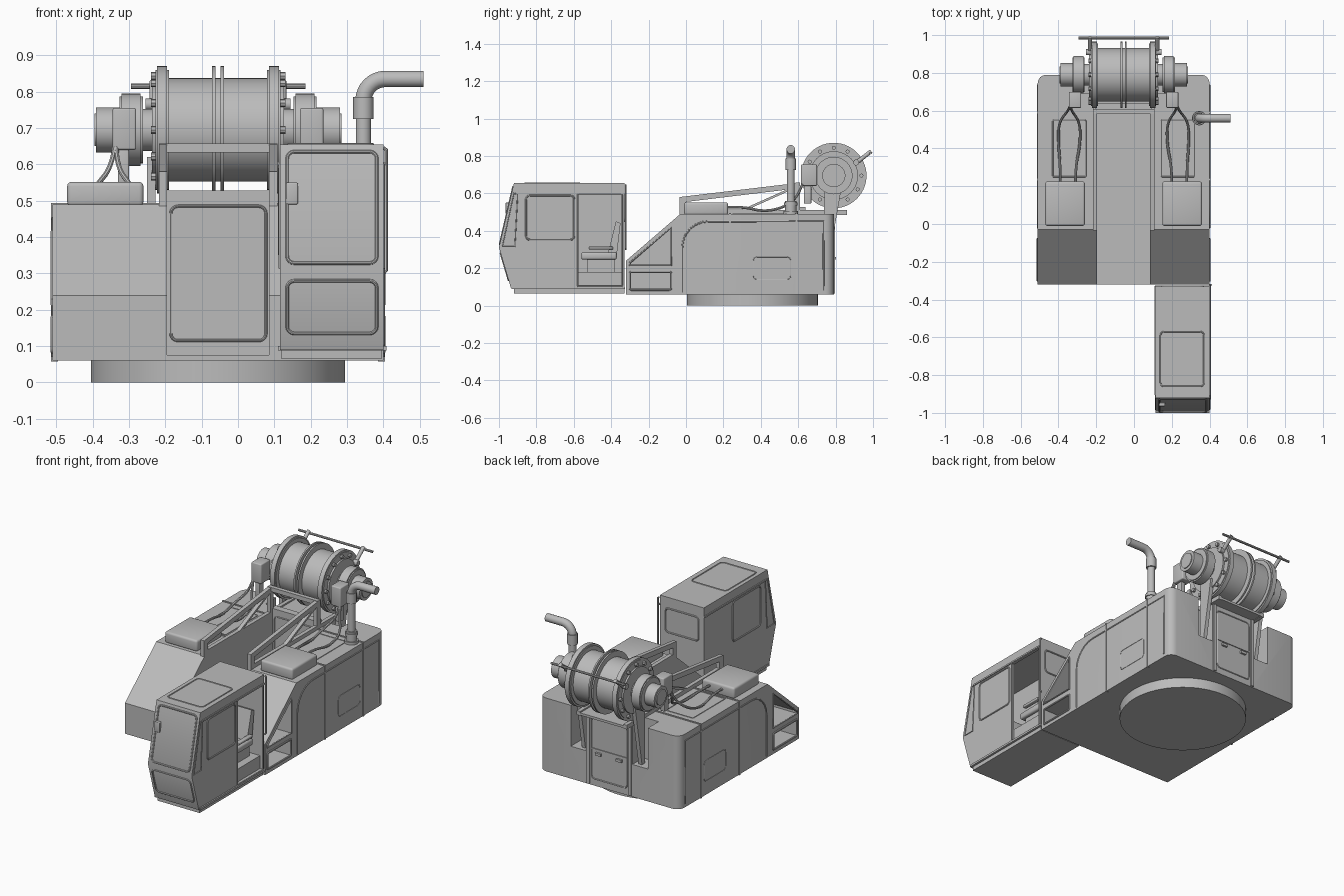
import bpy, bmesh, math
from mathutils import Vector

cube = bpy.data.objects.get("Cube")
if cube:
    bpy.data.objects.remove(cube, do_unlink=True)

grey = bpy.data.materials.new("machine grey")
grey.use_nodes = True
grey.diffuse_color = (0.5, 0.5, 0.5, 1)
grey.node_tree.nodes["Principled BSDF"].inputs["Base Color"].default_value = (0.5, 0.5, 0.5, 1)

C = -0.055            # centre line of the body
parts = []


def link(name, data):
    ob = bpy.data.objects.new(name, data)
    bpy.context.scene.collection.objects.link(ob)
    data.materials.clear()
    data.materials.append(grey)
    parts.append(ob)
    return ob


def from_bm(name, bm):
    bmesh.ops.recalc_face_normals(bm, faces=bm.faces)
    me = bpy.data.meshes.new(name)
    bm.to_mesh(me)
    bm.free()
    return link(name, me)


def box(name, x, y, z, bevel=0.0):
    bm = bmesh.new()
    bmesh.ops.create_cube(bm, size=1)
    for v in bm.verts:
        v.co = [(min(r) + max(r)) / 2 + c * abs(r[1] - r[0]) for r, c in zip((x, y, z), v.co)]
    if bevel:
        bmesh.ops.bevel(bm, geom=bm.edges[:], offset=bevel, segments=3, affect='EDGES', profile=0.5)
    return from_bm(name, bm)


def prism(name, yz, x0, x1, round_edge=None):
    """Side profile extruded across x; round_edge picks edges to round."""
    bm = bmesh.new()
    face = bm.faces.new([bm.verts.new((x0, y, z)) for y, z in yz])
    new = bmesh.ops.extrude_face_region(bm, geom=[face])["geom"]
    bmesh.ops.translate(bm, vec=(x1 - x0, 0, 0), verts=[g for g in new if isinstance(g, bmesh.types.BMVert)])
    if round_edge:
        edges = [e for e in bm.edges if all(round_edge(v.co) for v in e.verts)]
        bmesh.ops.bevel(bm, geom=edges, offset=0.045, segments=4, affect='EDGES', profile=0.5)
    return from_bm(name, bm)


def cyl(name, p, q, r, r2=None, sides=40, caps=True):
    p, q = Vector(p), Vector(q)
    bm = bmesh.new()
    bmesh.ops.create_cone(bm, cap_ends=caps, segments=sides, radius1=r,
                          radius2=r if r2 is None else r2, depth=(q - p).length)
    rot = (q - p).to_track_quat('Z', 'Y')
    for v in bm.verts:
        v.co = rot @ v.co + (p + q) / 2
    return from_bm(name, bm)


def tube(name, pts, r, closed=False, smooth=False):
    cu = bpy.data.curves.new(name, 'CURVE')
    cu.dimensions = '3D'
    cu.bevel_depth, cu.bevel_resolution, cu.use_fill_caps = r, 2 if r < 0.01 else 5, True
    sp = cu.splines.new('NURBS' if smooth else 'POLY')
    sp.points.add(len(pts) - 1)
    for point, co in zip(sp.points, pts):
        point.co = (*co, 1)
    sp.use_cyclic_u = closed
    if smooth:
        sp.use_endpoint_u, sp.order_u, sp.resolution_u = True, 3, 8
    tmp = bpy.data.objects.new(name, cu)
    bpy.context.scene.collection.objects.link(tmp)
    me = bpy.data.meshes.new_from_object(tmp.evaluated_get(bpy.context.evaluated_depsgraph_get()))
    bpy.data.objects.remove(tmp, do_unlink=True)
    return link(name, me)


def outline(name, u, v, place, r=0.004, corner=0.02):
    """Rounded rectangular trim; place(u, v) puts it on a surface."""
    pts = []
    for i, (a, b) in enumerate(((1, 1), (0, 1), (0, 0), (1, 0))):
        cu, cv = u[a] + (-corner if a else corner), v[b] + (-corner if b else corner)
        for k in range(5):
            t = math.pi / 2 * (i + k / 4)
            pts.append(place(cu + corner * math.cos(t), cv + corner * math.sin(t)))
    return tube(name, pts, r, closed=True)


def cut(ob, cutters):
    for c in cutters:
        m = ob.modifiers.new("cut", 'BOOLEAN')
        m.operation, m.solver, m.object = 'DIFFERENCE', 'EXACT', c
    bpy.context.view_layer.update()
    me = bpy.data.meshes.new_from_object(ob.evaluated_get(bpy.context.evaluated_depsgraph_get()))
    ob.modifiers.clear()
    ob.data = me
    for c in cutters:
        parts.remove(c)
        bpy.data.objects.remove(c, do_unlink=True)


# Turntable ring and central channel
ring = cyl("turntable_ring", (C, 0.355, 0), (C, 0.355, 0.065), 0.35, sides=72)
cut(ring, [cyl("bore", (C, 0.355, -0.1), (C, 0.355, 0.055), 0.335, sides=72)])
box("channel_floor", (C - 0.15, C + 0.15), (-0.32, 0.7), (0.06, 0.075))
box("channel_back", (C - 0.15, C + 0.15), (0.6, 0.79), (0.06, 0.49))
outline("channel_panel_trim", (C - 0.13, C + 0.132), (0.115, 0.485), lambda u, v: (u, 0.6, v))
outline("rear_panel_trim", (C - 0.115, C + 0.115), (0.1, 0.46), lambda u, v: (u, 0.79, v))
box("rear_panel_split", (C - 0.115, C + 0.115), (0.788, 0.795), (0.272, 0.28))

hull = [(-0.32, 0.06), (0.79, 0.06), (0.79, 0.49), (-0.03, 0.49), (-0.32, 0.24)]
for s, side in ((-1, "right"), (1, "left")):
    X = lambda d: C + s * d
    XX = lambda a, b: (C + s * a, C + s * b)
    # Side housings with open front frames and rear notches
    body = prism(side + "_housing", hull, X(0.14), X(0.455),
                 lambda co: abs(co.x - X(0.455)) < 0.001 and co.y > 0.78)
    cut(body, [prism("c", [(-0.3, 0.215), (-0.08, 0.215), (-0.08, 0.415), (-0.3, 0.228)], X(0.2), X(0.5)),
               box("c", XX(0.2, 0.5), (-0.3, -0.08), (0.085, 0.18)),
               box("c", XX(0.15, 0.25), (0.69, 0.9), (0.25, 0.6))])
    tube(side + "_triangle_trim", [(X(0.455), y, z) for y, z in
         ((-0.3, 0.215), (-0.08, 0.215), (-0.08, 0.415), (-0.3, 0.228))], 0.006, True)
    outline(side + "_step_trim", (-0.3, -0.08), (0.085, 0.18), lambda u, v: (X(0.455), u, v), 0.006, 0.008)
    arch = [(0.12 - 0.14 * math.cos(t * math.pi / 12), 0.31 + 0.14 * math.sin(t * math.pi / 12)) for t in range(7)]
    tube(side + "_pressed_edge", [(X(0.453), y, z) for y, z in [(-0.02, 0.07)] + arch + [(0.735, 0.45), (0.735, 0.08)]], 0.006)
    for y in (0.235, 0.59):
        box(side + "_seam", XX(0.44, 0.459), (y - 0.005, y + 0.005), (0.058, 0.493))
        box(side + "_top_seam", XX(0.14, 0.459), (y - 0.005, y + 0.005), (0.485, 0.494))
    outline(side + "_hatch_trim", (0.36, 0.56), (0.14, 0.26), lambda u, v: (X(0.455), u, v), 0.002)
    outline(side + "_deck_panel", (0.2, 0.375), (0.25, 0.55), lambda u, v: (X(u), v, 0.49), 0.003, 0.005)
    box(side + "_deck_box", XX(0.205, 0.415), (-0.01, 0.225), (0.485, 0.552), 0.012)
    box(side + "_rear_bar", XX(0.125, 0.145), (0.78, 0.797), (0.065, 0.5))
    box(side + "_rear_handle", XX(0.05, 0.085), (0.79, 0.802), (0.245, 0.26))

    # Sloping support frame
    def beam(name, yz):
        prism(side + name, yz, X(0.14), X(0.163))
    beam("_frame_top", [(-0.035, 0.55), (0.61, 0.628), (0.61, 0.657), (-0.035, 0.58)])
    beam("_frame_base", [(-0.035, 0.485), (0.86, 0.485), (0.86, 0.51), (-0.035, 0.515)])
    beam("_frame_front_post", [(-0.035, 0.49), (0, 0.49), (0, 0.57), (-0.035, 0.57)])
    beam("_frame_rear_post", [(0.58, 0.49), (0.61, 0.49), (0.61, 0.65), (0.58, 0.65)])
    beam("_frame_brace", [(0.27, 0.5), (0.3, 0.5), (0.59, 0.63), (0.56, 0.63)])

    # Winch drum end: flange, gearbox, motor, bolts
    def disc(name, a, b, r, **kw):
        return cyl(side + name, (X(a), 0.79, 0.695), (X(b), 0.79, 0.695), r, **kw)
    disc("_drum_flange", 0.14, 0.168, 0.175, sides=56)
    disc("_flange_lip", 0.135, 0.172, 0.165, sides=56)
    disc("_hub_plate", 0.17, 0.182, 0.13)
    disc("_hub", 0.18, 0.215, 0.058)
    disc("_gearbox", 0.213, 0.265, 0.1)
    disc("_gearbox_face", 0.207, 0.271, 0.092)
    disc("_motor", 0.265, 0.335, 0.062)
    disc("_motor_cap", 0.335, 0.34, 0.045)
    disc("_drum_divider", 0.007, 0.016, 0.175, sides=56)
    for k in range(12):
        a = math.tau * k / 12
        y, z = 0.79 + 0.148 * math.cos(a), 0.695 + 0.148 * math.sin(a)
        cyl(side + "_flange_bolt", (X(0.165), y, z), (X(0.185), y, z), 0.011, sides=8)
    box(side + "_valve_block", XX(0.225, 0.29), (0.615, 0.7), (0.64, 0.755), 0.006)
    box(side + "_valve_foot", XX(0.245, 0.275), (0.63, 0.67), (0.545, 0.64), 0.004)
    # Drum leg standing in the notch
    prism(side + "_drum_leg", [(0.735, 0.25), (0.765, 0.25), (0.83, 0.62), (0.74, 0.62)], X(0.172), X(0.195))
    # Roller arm
    tube(side + "_roller_arm", [(X(0.178), 0.9, 0.755), (X(0.178), 0.99, 0.825)], 0.011)
    cyl(side + "_roller_pivot", (X(0.165), 0.91, 0.765), (X(0.2), 0.91, 0.765), 0.016, sides=16)
    # Hydraulic hoses
    for d, bend in ((0.335, 0.345), (0.255, 0.23)):
        tube(side + "_hose", [(X(d), 0.21, 0.525), (X(d), 0.3, 0.53), (X(bend), 0.42, 0.5),
                              (X(bend), 0.54, 0.53), (X(0.285), 0.61, 0.6), (X(0.28), 0.635, 0.69)], 0.007, smooth=True)

# Drum barrel, roller rod and cross members
cyl("drum_barrel", (C - 0.14, 0.79, 0.695), (C + 0.14, 0.79, 0.695), 0.142, sides=56)
tube("roller_rod", [(C - 0.24, 0.985, 0.815), (C + 0.24, 0.985, 0.815)], 0.007)
box("frame_top_crossbar", (C - 0.163, C + 0.163), (0.585, 0.61), (0.632, 0.657))
box("frame_low_crossbar", (C - 0.15, C + 0.15), (0.6, 0.64), (0.5, 0.528))
box("drum_base_plate", (C - 0.15, C + 0.15), (0.6, 0.86), (0.488, 0.502))

# Exhaust stack
E = (0.345, 0.56)
for name, z0, z1, r in (("exhaust_base", 0.485, 0.505, 0.038), ("exhaust_lower", 0.5, 0.56, 0.03),
                        ("exhaust_collar", 0.535, 0.55, 0.035), ("exhaust_pipe", 0.55, 0.735, 0.021),
                        ("exhaust_sleeve", 0.725, 0.785, 0.028)):
    cyl(name, (*E, z0), (*E, z1), r, sides=28)
bend = [(0.405 - 0.06 * math.cos(k * math.pi / 16), E[1], 0.775 + 0.06 * math.sin(k * math.pi / 16)) for k in range(9)]
tube("exhaust_elbow", bend + [(0.51, E[1], 0.835)], 0.023)

# Cab shell, hollow with an open doorway
shell = [(-0.33, 0.09), (-0.935, 0.09), (-1.0, 0.31), (-0.92, 0.655), (-0.33, 0.655)]
room = [(-0.345, 0.105), (-0.92, 0.105), (-0.985, 0.31), (-0.908, 0.635), (-0.345, 0.635)]
cab = prism("cab_shell", shell, 0.115, 0.4)
cut(cab, [prism("c", room, 0.13, 0.385), box("c", (0.37, 0.45), (-0.575, -0.345), (0.105, 0.595))])
box("cab_skirt", (0.12, 0.395), (-0.92, -0.33), (0.065, 0.092))
box("cab_sill", (0.11, 0.408), (-0.93, -0.325), (0.088, 0.1))
for x in (0.113, 0.402):
    box("roof_gutter", (x - 0.004, x + 0.004), (-0.905, -0.328), (0.597, 0.606))
outline("roof_hatch", (0.14, 0.37), (-0.86, -0.57), lambda u, v: (u, v, 0.655))


def front_y(z):
    return -1.0 + (z - 0.31) * 0.08 / 0.345 if z > 0.31 else -1.0 + (0.31 - z) * 0.065 / 0.22


outline("windshield_trim", (0.135, 0.382), (0.328, 0.635), lambda u, v: (u, front_y(v), v), 0.005)
outline("lower_window_trim", (0.135, 0.382), (0.135, 0.28), lambda u, v: (u, front_y(v), v), 0.005)
box("windshield_latch", (0.132, 0.165), (-0.965, -0.945), (0.49, 0.55), 0.004)
for x in (0.115, 0.4):
    outline("side_window_trim", (-0.855, -0.598), (0.352, 0.588), lambda u, v: (x, u, v), 0.005)
    tube("quarter_window_trim", [(x, y, z) for y, z in
         ((-0.982, 0.315), (-0.915, 0.315), (-0.9, 0.595), (-0.92, 0.6))], 0.004, True)
outline("rear_window_trim", (0.15, 0.365), (0.45, 0.59), lambda u, v: (u, -0.33, v), 0.005)
outline("doorway_trim", (-0.578, -0.342), (0.102, 0.598), lambda u, v: (0.4, u, v), 0.004, 0.005)
tube("door_handrail", [(0.4, -0.322, 0.3), (0.408, -0.322, 0.31), (0.408, -0.322, 0.64), (0.4, -0.322, 0.645)], 0.005)

# Operator seat and console
box("seat_platform", (0.13, 0.385), (-0.575, -0.345), (0.105, 0.18))
box("seat_base", (0.2, 0.34), (-0.53, -0.38), (0.18, 0.25))
box("seat_cushion", (0.18, 0.36), (-0.56, -0.37), (0.245, 0.285), 0.012)
prism("seat_back", [(-0.42, 0.27), (-0.37, 0.27), (-0.35, 0.44), (-0.375, 0.45)], 0.19, 0.35)
box("armrest", (0.345, 0.37), (-0.52, -0.39), (0.3, 0.315), 0.004)
box("console", (0.14, 0.37), (-0.8, -0.7), (0.105, 0.33), 0.01)

# Smooth curved surfaces, keep hard edges
bpy.ops.object.select_all(action='DESELECT')
for ob in parts:
    ob.select_set(True)
bpy.context.view_layer.objects.active = parts[0]
bpy.ops.object.shade_smooth_by_angle(angle=math.radians(35))
